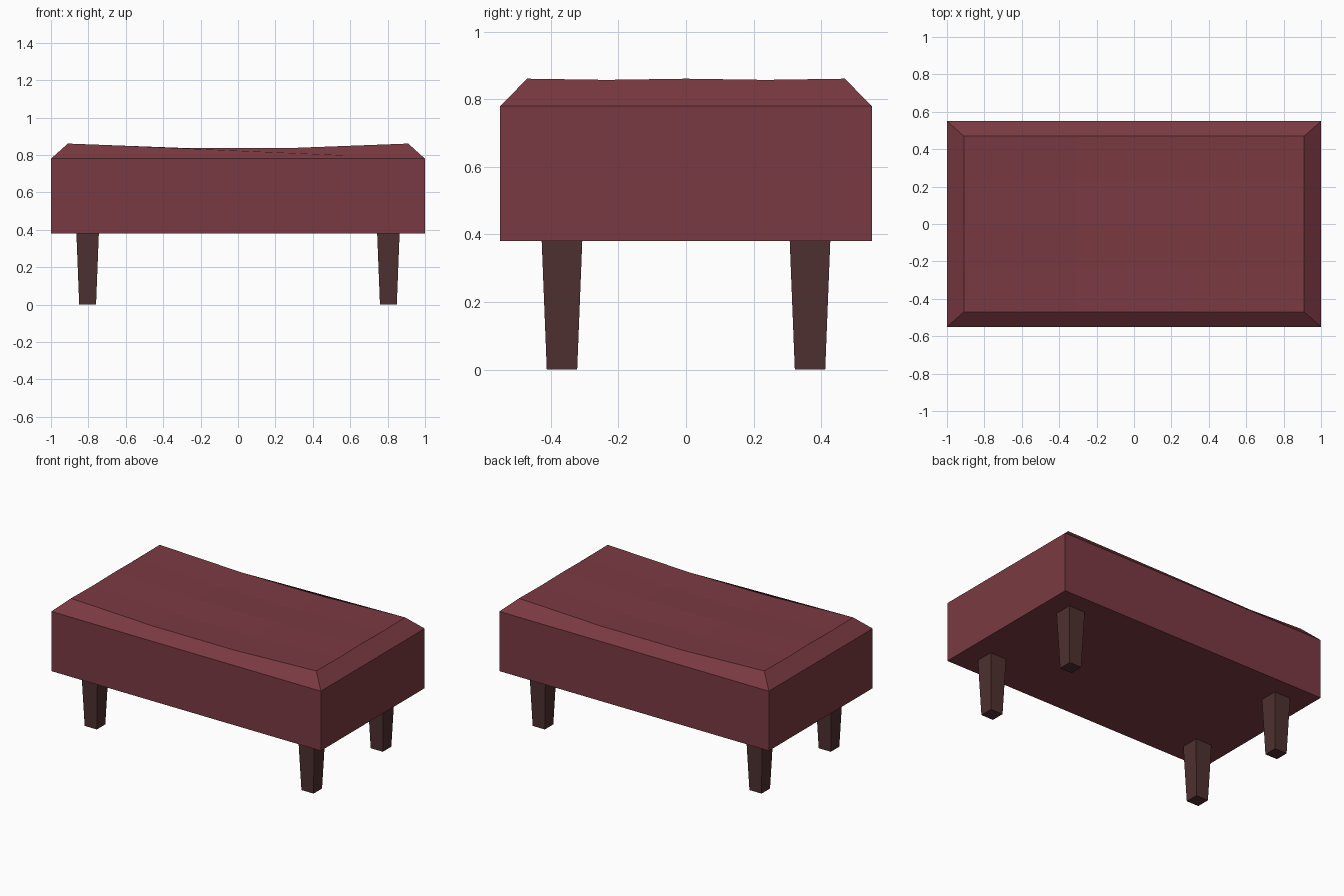
import bpy, bmesh

if "Cube" in bpy.data.objects:
    bpy.data.objects.remove(bpy.data.objects["Cube"])


def material(name, color):
    m = bpy.data.materials.new(name)
    m.diffuse_color = (*color, 1)
    m.use_nodes = True
    m.node_tree.nodes["Principled BSDF"].inputs["Base Color"].default_value = m.diffuse_color
    return m


def add_object(name, bm, mat):
    bmesh.ops.recalc_face_normals(bm, faces=bm.faces[:])
    me = bpy.data.meshes.new(name)
    bm.to_mesh(me)
    bm.free()
    me.materials.append(mat)
    ob = bpy.data.objects.new(name, me)
    bpy.context.collection.objects.link(ob)
    return ob


def rect(bm, cx, cy, hx, hy, z):
    return [bm.verts.new((cx + sx * hx, cy + sy * hy, z))
            for sx, sy in ((-1, -1), (1, -1), (1, 1), (-1, 1))]


def sides(bm, low, high):
    for i in range(4):
        j = (i + 1) % 4
        bm.faces.new((low[i], low[j], high[j], high[i]))


burgundy = material("burgundy upholstery", (0.195, 0.042, 0.054))
wood = material("dark wood", (0.080, 0.030, 0.030))

# Upholstered box
bm = bmesh.new()
bottom = rect(bm, 0, 0, 1, 0.55, 0.38)
rim = rect(bm, 0, 0, 1, 0.55, 0.78)
bm.faces.new(bottom[::-1])
sides(bm, bottom, rim)

# Sagging cushion top with shallow lengthwise ripples
NX, NY = 3, 4
grid = []
for j in range(NY + 1):
    row = []
    for i in range(NX + 1):
        z = 0.861
        z -= 0.023 if 0 < i < NX else 0
        z -= 0.0035 if j % 2 else 0
        row.append(bm.verts.new((-0.91 + 1.82 * i / NX, -0.47 + 0.94 * j / NY, z)))
    grid.append(row)
for j in range(NY):
    for i in range(NX):
        bm.faces.new((grid[j][i], grid[j][i + 1], grid[j + 1][i + 1], grid[j + 1][i]))

# Sloped borders, one polygon per side
edges = [grid[0], [r[-1] for r in grid], grid[-1][::-1], [r[0] for r in grid][::-1]]
for k, top in enumerate(edges):
    bm.faces.new([rim[k], rim[(k + 1) % 4]] + top[::-1])
add_object("seat", bm, burgundy)

# Tapered legs
for sy, end in ((-1, "front"), (1, "back")):
    for sx, side in ((-1, "left"), (1, "right")):
        bm = bmesh.new()
        low = rect(bm, sx * 0.804, sy * 0.367, 0.045, 0.045, 0)
        high = rect(bm, sx * 0.804, sy * 0.367, 0.06, 0.06, 0.38)
        bm.faces.new(low[::-1])
        bm.faces.new(high)
        sides(bm, low, high)
        add_object(f"{end}_{side}_leg", bm, wood)
